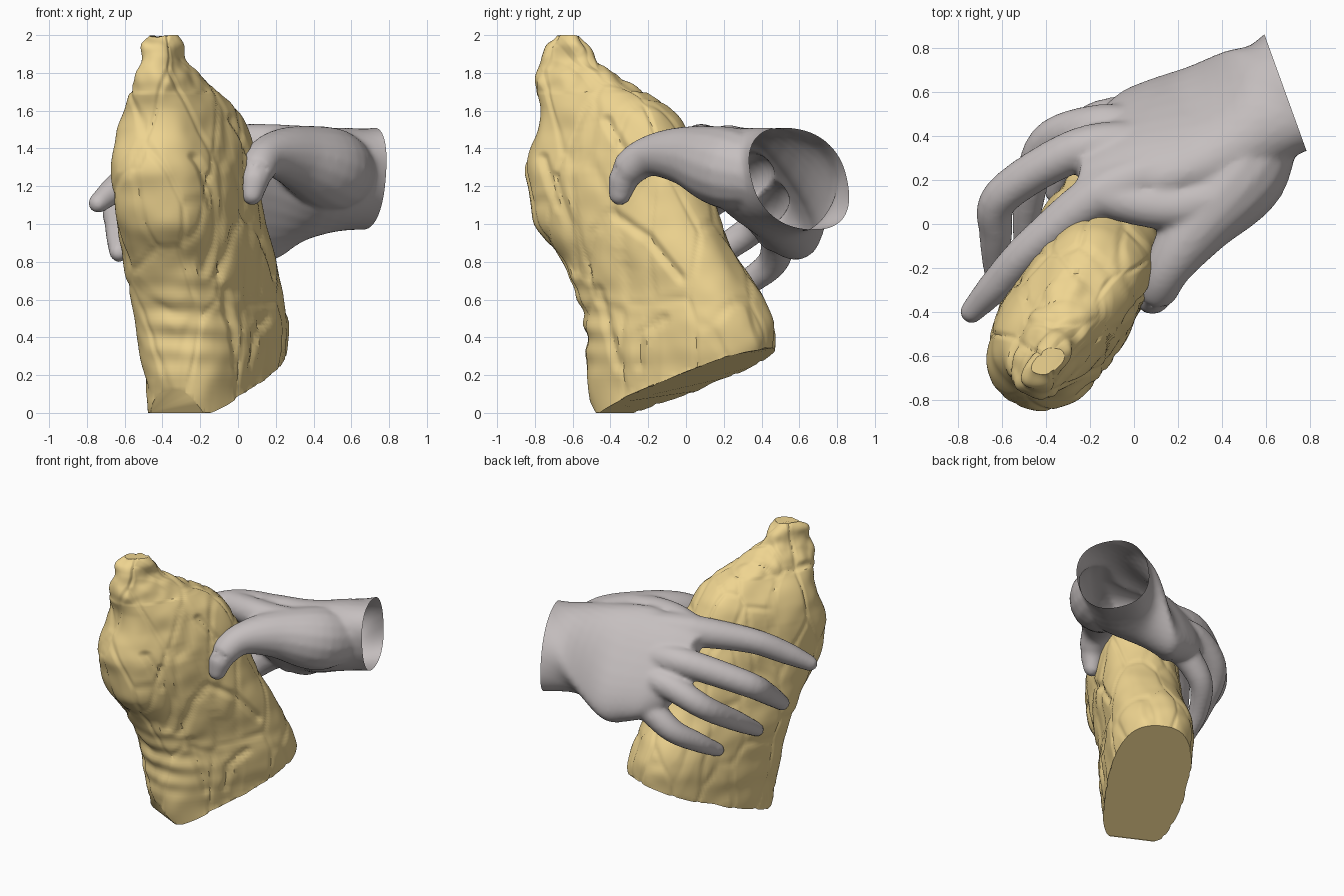
import bpy, bmesh, math
from mathutils import Vector, noise

if "Cube" in bpy.data.objects:
    bpy.data.objects.remove(bpy.data.objects["Cube"])


def material(name, rgb):
    m = bpy.data.materials.new(name)
    m.diffuse_color = (*rgb, 1)
    m.use_nodes = True
    m.node_tree.nodes["Principled BSDF"].inputs["Base Color"].default_value = m.diffuse_color
    return m


def loft(bm, rings):
    """Skin a list of point rings and cap both ends."""
    vs = [[bm.verts.new(p) for p in r] for r in rings]
    n = len(vs[0])
    for a, b in zip(vs, vs[1:]):
        for i in range(n):
            j = (i + 1) % n
            bm.faces.new((a[i], a[j], b[j], b[i]))
    bm.faces.new(vs[0][::-1])
    bm.faces.new(vs[-1])


def spline(rows, steps):
    """Catmull-Rom through rows of numbers."""
    out = []
    for i in range(len(rows) - 1):
        p = [rows[max(0, min(len(rows) - 1, i + k))] for k in (-1, 0, 1, 2)]
        for s in range(steps):
            t = s / steps
            out.append([0.5 * (2*b + (c-a)*t + (2*a-5*b+4*c-d)*t*t + (3*b-a-3*c+d)*t**3)
                        for a, b, c, d in zip(*p)])
    return out + [list(rows[-1])]


def superellipse(n, power):
    pts = []
    for i in range(n):
        a = 2 * math.pi * i / n
        c, s = math.cos(a), math.sin(a)
        pts.append((math.copysign(abs(c) ** power, c), math.copysign(abs(s) ** power, s)))
    return pts


def add_object(name, bm, mat):
    me = bpy.data.meshes.new(name)
    bmesh.ops.recalc_face_normals(bm, faces=bm.faces)
    bm.to_mesh(me)
    bm.free()
    me.materials.append(mat)
    ob = bpy.data.objects.new(name, me)
    bpy.context.collection.objects.link(ob)
    return ob


def cut(bm, co, no):
    """Remove everything behind a plane and close the hole."""
    bmesh.ops.bisect_plane(bm, geom=bm.verts[:] + bm.edges[:] + bm.faces[:],
                           clear_inner=True, plane_co=co, plane_no=no)
    bmesh.ops.holes_fill(bm, edges=[e for e in bm.edges if e.is_boundary], sides=0)


# ---- Stone: slab sections (z, x min, x max, y min, y max) ----
profile = [
    (-0.10, -.46, .20, -.46, .36), (0.2, -.50, .24, -.52, .44), (0.4, -.53, .265, -.54, .48),
    (0.6, -.56, .24, -.57, .41), (0.8, -.60, .20, -.65, .29), (1.0, -.65, .15, -.80, .20),
    (1.2, -.67, .12, -.85, .13), (1.3, -.67, .10, -.86, .09), (1.4, -.66, .08, -.83, .05),
    (1.5, -.64, .05, -.79, .00), (1.6, -.60, .00, -.77, -.08), (1.7, -.57, -.12, -.79, -.22),
    (1.8, -.55, -.22, -.79, -.40), (1.87, -.52, -.28, -.77, -.47), (1.95, -.51, -.29, -.75, -.52),
    (2.0, -.47, -.32, -.69, -.56)]
ca, sa = math.cos(math.radians(61)), math.sin(math.radians(61))
unit = [(u * ca + v * .55 * sa, u * sa - v * .55 * ca) for u, v in superellipse(200, .76)]
mx, my = max(p[0] for p in unit), max(p[1] for p in unit)
rings = []
for z, x0, x1, y0, y1 in spline(profile, 10):
    rings.append([((x0+x1)/2 + u/mx*(x1-x0)/2, (y0+y1)/2 + v/my*(y1-y0)/2, z) for u, v in unit])
bm = bmesh.new()
loft(bm, rings)
bmesh.ops.recalc_face_normals(bm, faces=bm.faces)

# Slanted base, chamfered front toe and back heel
cut(bm, (-.3, -.38, 0.0), (-.185, -.32, 1))
cut(bm, (-.33, -.40, 0), (.36, .76, .53))
cut(bm, (.20, .42, .33), (-.36, -.45, .75))

# Chipped surface: lumps, cracks, ripples and scars on the broad right face
scars = [[(-.52, .72), (-.49, .95), (-.40, 1.06), (-.2, .93), (-.03, .72)],
         [(-.7, 1.25), (-.62, 1.0), (-.58, .75)], [(-.42, 1.55), (-.32, 1.38)],
         [(-.46, .65), (-.36, .25)], [(-.25, .25), (-.24, .42), (-.12, .5)],
         [(-.76, 1.35), (-.68, 1.1)]]


def scar_distance(y, z):
    best = 9
    p = Vector((y, z))
    for line in scars:
        for a, b in zip(line, line[1:]):
            a, d = Vector(a), Vector(b) - Vector(a)
            t = max(0, min(1, (p - a).dot(d) / d.length_squared))
            best = min(best, (p - a - d * t).length)
    return best


bm.normal_update()
moves = []
for v in bm.verts:
    p, n = v.co, v.normal
    h = .018 * noise.noise(p * 3.5) + .008 * noise.noise(p * 8)
    d = noise.voronoi(Vector((p.x * 4, p.y * 4, p.z * 1.6)))[0]
    h -= .009 * max(0, 1 - (d[1] - d[0]) / .12)
    if p.z > 1.7:
        h += .014 * noise.noise(p * 12)
    if .15 < p.z < .8:
        fade = math.sin((p.z - .15) / .65 * math.pi) * max(0, min(1, -n.y * 2 - .8))
        h += .008 * fade * math.sin(p.z * 46 + 3 * p.x)
    if n.x > .4:
        h -= .020 * max(0, 1 - scar_distance(p.y, p.z) / .036)
    moves.append((v, n * h))
for v, m in moves:
    v.co += m
    v.co.z = min(2, max(0, v.co.z))
stone = add_object("stone", bm, material("ochre_stone", (.86, .66, .28)))
stone.select_set(True)
bpy.context.view_layer.objects.active = stone
bpy.ops.object.shade_smooth_by_angle(angle=math.radians(35))

# ---- Hand ----
bm = bmesh.new()

# Palm and wrist: centre, half width vector, half thickness vector
palm = [
    (.80, .64, 1.24, .09, -.26, .02, .02, -.05, .27),
    (.69, .60, 1.24, .09, -.26, .02, .02, -.05, .27),
    (.47, .46, 1.22, .06, -.28, .17, .04, .16, .22),
    (.22, .41, 1.17, .00, -.25, .33, .03, .15, .10),
    (.04, .38, 1.17, -.03, -.23, .32, .02, .14, .08),
    (-.10, .37, 1.18, -.04, -.20, .28, .01, .10, .06),
    (-.22, .33, 1.19, -.04, -.14, .21, .01, .07, .05)]
shape = superellipse(32, .85)
loft(bm, [[Vector(r[:3]) + Vector(r[3:6]) * u + Vector(r[6:9]) * w for u, w in shape]
          for r in spline(palm, 5)])


def digit(points):
    """Rounded tapering tube through (x, y, z, radius)."""
    rows = spline(points, 6)
    tip, prev = Vector(rows[-1][:3]), Vector(rows[-2][:3])
    d, r = (tip - prev).normalized(), rows[-1][3]
    for a in (25, 50, 72, 85):
        a = math.radians(a)
        rows.append([*(tip + d * r * math.sin(a)), r * math.cos(a)])
    out = []
    for i, row in enumerate(rows):
        t = Vector(rows[min(i + 1, len(rows) - 1)][:3]) - Vector(rows[max(i - 1, 0)][:3])
        a = t.cross(Vector((.3, .5, 1))).normalized()
        b = t.cross(a).normalized()
        out.append([Vector(row[:3]) + row[3] * (a * math.cos(k * math.pi / 8)
                    + b * math.sin(k * math.pi / 8)) for k in range(16)])
    loft(bm, out)


# Thumb with its web, then index, middle, ring and little finger
digit([(.64, .54, 1.25, .13), (.49, .25, 1.29, .22), (.29, .0, 1.36, .16), (.16, -.19, 1.36, .11),
       (.10, -.31, 1.28, .093), (.075, -.35, 1.16, .062)])
digit([(.36, .12, 1.39, .13), (.20, .08, 1.42, .11), (.03, .09, 1.43, .10), (-.16, .14, 1.41, .10)])
digit([(.12, .24, 1.39, .12), (-.15, .14, 1.40, .11), (-.46, -.10, 1.32, .087),
       (-.62, -.27, 1.21, .078), (-.74, -.40, 1.11, .055)])
digit([(.05, .36, 1.25, .11), (-.25, .34, 1.26, .10), (-.60, .13, 1.12, .088),
       (-.63, -.05, .99, .076), (-.63, -.23, .85, .054)])
digit([(.05, .43, 1.12, .10), (-.17, .45, 1.12, .095), (-.40, .37, .99, .084),
       (-.48, .11, .81, .072), (-.50, -.12, .66, .05)])
digit([(.12, .47, .96, .11), (-.01, .49, .95, .10), (-.20, .46, .80, .082),
       (-.31, .31, .68, .068), (-.36, .14, .57, .048)])
hand = add_object("hand", bm, material("grey_hand", (.56, .52, .52)))

# Fuse and soften the digits into the palm
fuse = hand.modifiers.new("fuse", "REMESH")
fuse.mode = "VOXEL"
fuse.voxel_size = .016
soft = hand.modifiers.new("soften", "SMOOTH")
soft.iterations = 8
me = bpy.data.meshes.new_from_object(hand.evaluated_get(bpy.context.evaluated_depsgraph_get()))
hand.modifiers.clear()

# Open cut at the wrist
bm = bmesh.new()
bm.from_mesh(me)
bmesh.ops.bisect_plane(bm, geom=bm.verts[:] + bm.edges[:] + bm.faces[:], clear_outer=True,
                       plane_co=(.69, .60, 1.24), plane_no=(.94, .34, 0))
bm.to_mesh(me)
bm.free()
hand.data = me
for f in me.polygons:
    f.use_smooth = True
